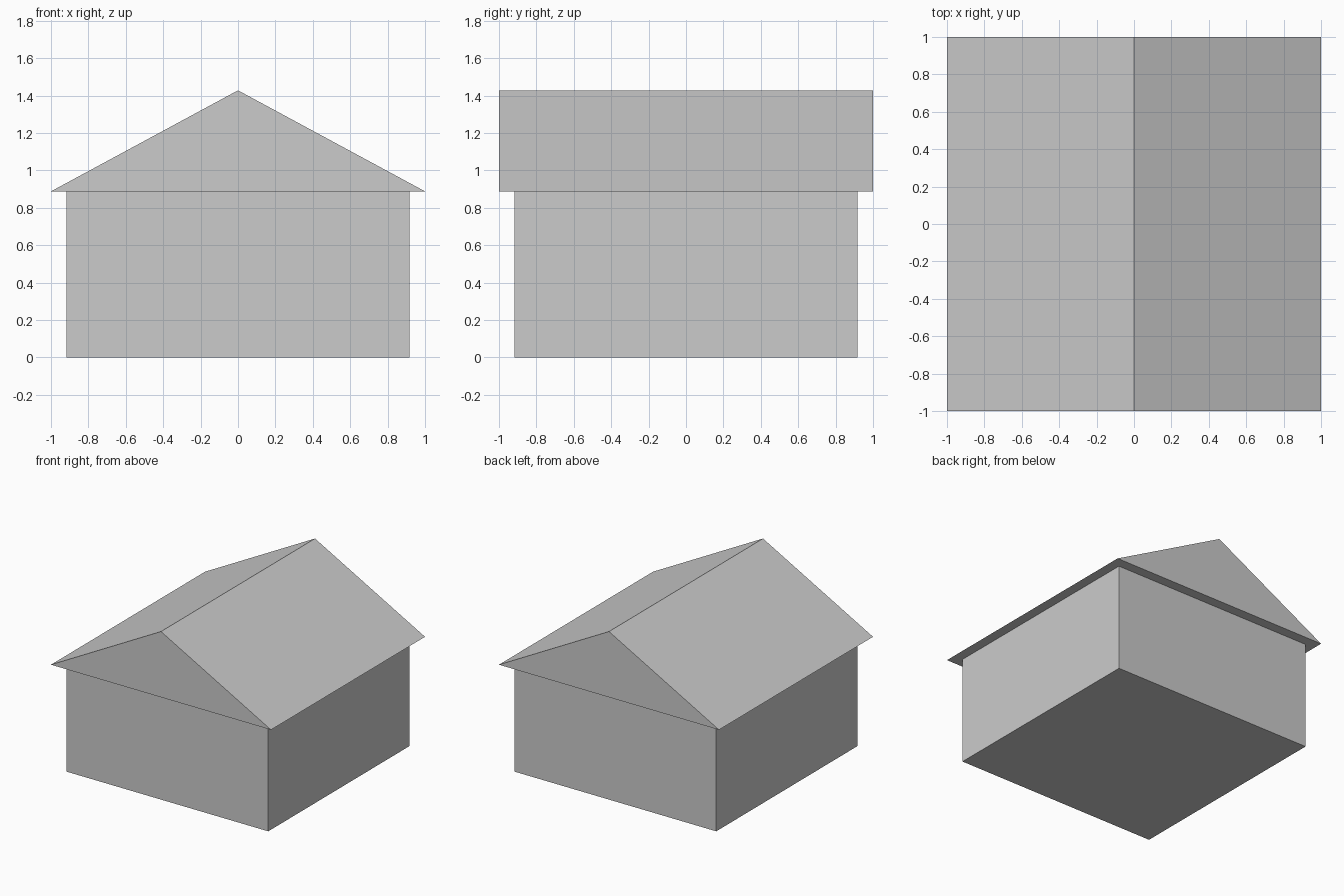
import bpy
import bmesh

if "Cube" in bpy.data.objects:
    bpy.data.objects.remove(bpy.data.objects["Cube"])

WALL = 0.917     # half width of the walls
EAVE = 0.888     # height of the eaves
RIDGE = 1.428    # height of the ridge


def extrude_profile(name, profile, half_depth):
    """Solid made by extruding an (x, z) profile along y."""
    bm = bmesh.new()
    face = bm.faces.new([bm.verts.new((x, -half_depth, z)) for x, z in profile])
    new = bmesh.ops.extrude_face_region(bm, geom=[face], use_keep_orig=True)["geom"]
    verts = [g for g in new if isinstance(g, bmesh.types.BMVert)]
    bmesh.ops.translate(bm, verts=verts, vec=(0, 2 * half_depth, 0))
    bmesh.ops.recalc_face_normals(bm, faces=bm.faces)
    mesh = bpy.data.meshes.new(name)
    bm.to_mesh(mesh)
    bm.free()
    obj = bpy.data.objects.new(name, mesh)
    bpy.context.collection.objects.link(obj)
    return obj


# Box-shaped walls
extrude_profile("walls", [(-WALL, 0), (WALL, 0), (WALL, EAVE), (-WALL, EAVE)], WALL)

# Overhanging gable roof with a flat underside
extrude_profile("roof", [(-1, EAVE), (1, EAVE), (0, RIDGE)], 1)
